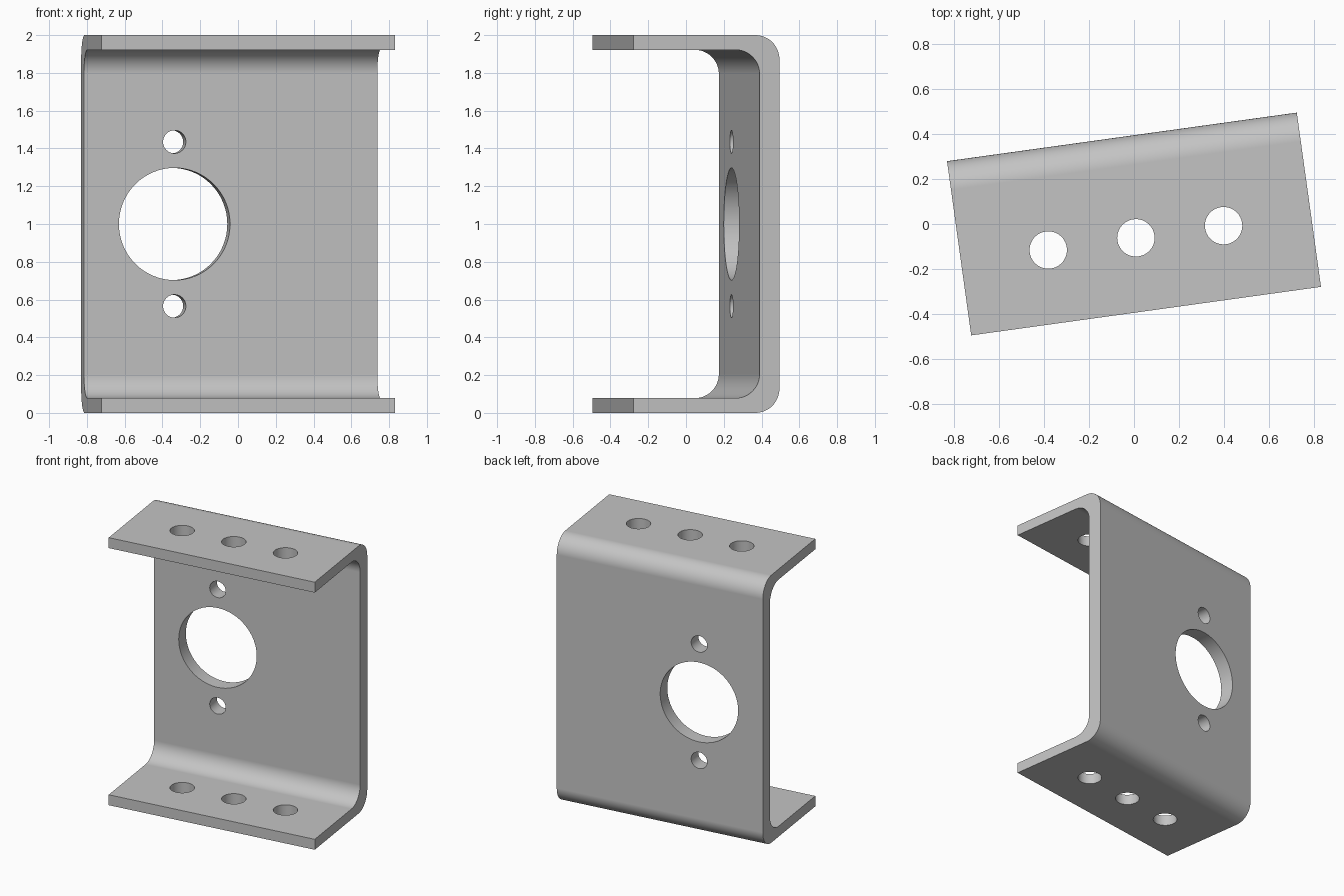
import bpy, math
from mathutils import Vector, Matrix

cube = bpy.data.objects.get("Cube")
if cube:
    bpy.data.objects.remove(cube, do_unlink=True)

WIDTH, DEPTH, HEIGHT = 1.568, 0.781, 2.0
FLANGE, WALL = 0.078, 0.106        # sheet thicknesses
BEND = 0.128                       # bend radius, inside and outside
TURN = Matrix.Rotation(math.radians(7.9), 4, 'Z')
STEPS = 12

steel = bpy.data.materials.new("grey steel")
steel.use_nodes = True
grey = (0.55, 0.55, 0.55, 1)
steel.diffuse_color = grey
steel.node_tree.nodes["Principled BSDF"].inputs["Base Color"].default_value = grey


def bend(y, z):
    """Quarter arc in the upper back corner (y, z), from flange to wall."""
    angles = [math.pi / 2 * (1 - i / STEPS) for i in range(STEPS + 1)]
    return [(y - BEND + BEND * math.cos(a), z - BEND + BEND * math.sin(a)) for a in angles]


# C-shaped profile: upper half, then mirrored to the lower half
back, front, mid = DEPTH / 2, -DEPTH / 2, HEIGHT / 2
outer = [(front, HEIGHT)] + bend(back, HEIGHT)
inner = [(front, HEIGHT - FLANGE)] + bend(back - WALL, HEIGHT - FLANGE)


def flip(points):
    return [(y, HEIGHT - z) for y, z in reversed(points)]


profile = outer + flip(outer) + list(reversed(inner + flip(inner)))

# Extrude the profile along the width
n = len(profile)
verts = [(x, y, z) for x in (-WIDTH / 2, WIDTH / 2) for y, z in profile]
faces = [list(range(n)), list(range(2 * n - 1, n - 1, -1))]
faces += [[i, i + n, (i + 1) % n + n, (i + 1) % n] for i in range(n)]
mesh = bpy.data.meshes.new("bracket")
mesh.from_pydata(verts, [], faces)
mesh.materials.append(steel)
bracket = bpy.data.objects.new("bracket", mesh)
bpy.context.collection.objects.link(bracket)
bpy.context.view_layer.objects.active = bracket
bracket.select_set(True)
bpy.ops.object.mode_set(mode='EDIT')
bpy.ops.mesh.select_all(action='SELECT')
bpy.ops.mesh.normals_make_consistent(inside=False)
bpy.ops.object.mode_set(mode='OBJECT')


def drill(location, radius, length, tilt=0):
    """Cut a round hole through the bracket."""
    bpy.ops.mesh.primitive_cylinder_add(vertices=64, radius=radius, depth=length,
                                        location=location, rotation=(tilt, 0, 0))
    cutter = bpy.context.object
    cutter.name = "hole_cutter"
    cutter.hide_render = True
    cutter.data.materials.append(steel)
    cut = bracket.modifiers.new("hole", 'BOOLEAN')
    cut.operation, cut.object, cut.solver = 'DIFFERENCE', cutter, 'EXACT'
    bpy.context.view_layer.objects.active = bracket
    bpy.ops.object.modifier_apply(modifier=cut.name)
    bpy.data.objects.remove(cutter, do_unlink=True)


# Three mounting holes through both flanges
for x in (-0.393, 0, 0.393):
    drill((x, -0.062, mid), 0.083, HEIGHT + 0.4)

# Large opening with a screw hole above and below in the back wall
for dz, radius in ((0, 0.297), (0.435, 0.061), (-0.435, 0.061)):
    drill((-0.30, back, mid + dz), radius, 0.5, math.pi / 2)

# Turn the bracket and shade the bends smoothly
bracket.data.transform(TURN)
bpy.ops.object.select_all(action='DESELECT')
bracket.select_set(True)
bpy.context.view_layer.objects.active = bracket
bpy.ops.object.shade_smooth_by_angle(angle=math.radians(30))
weighted = bracket.modifiers.new("flat face shading", 'WEIGHTED_NORMAL')
weighted.keep_sharp = True
